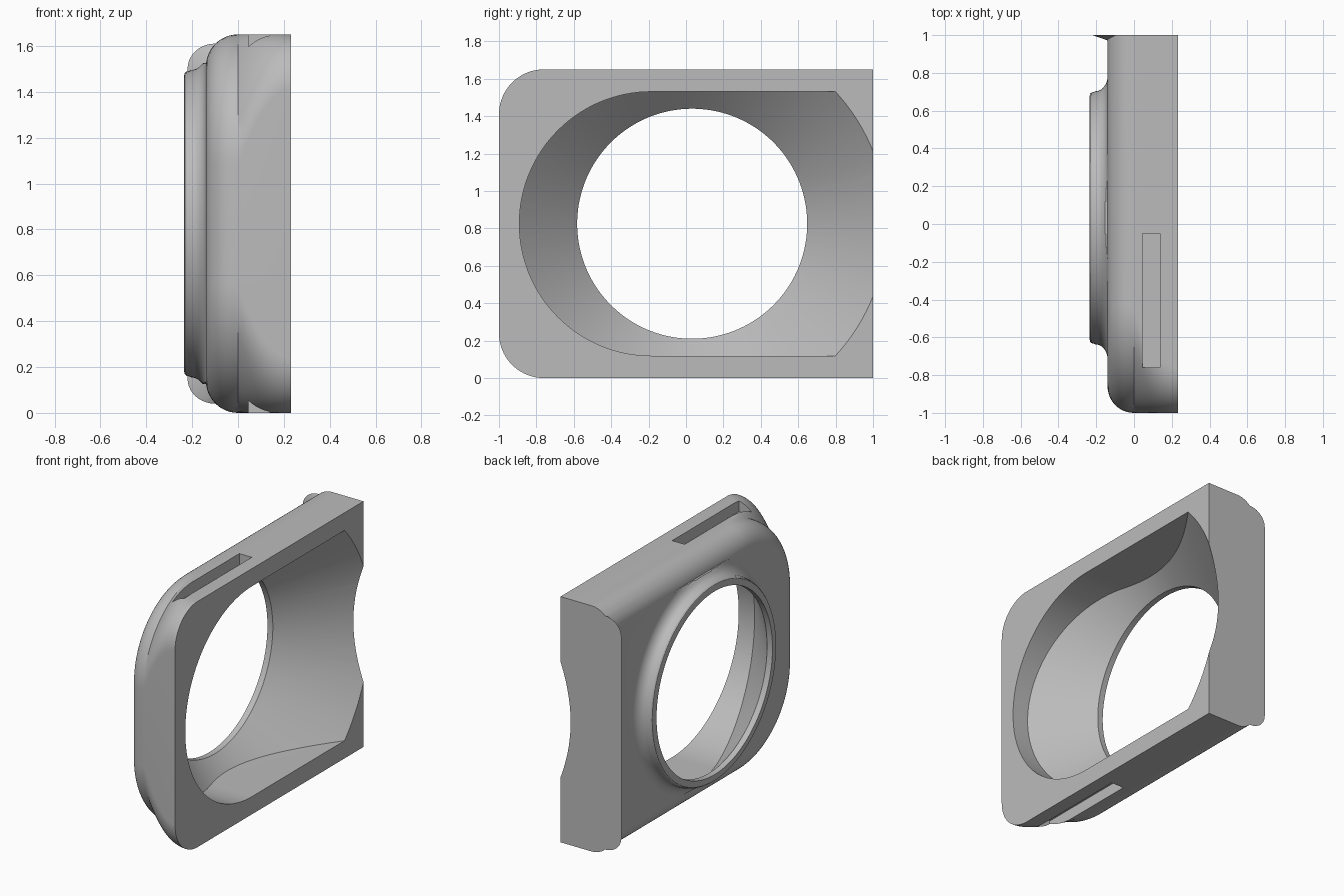
import bpy, bmesh
from math import sin, cos, pi, sqrt
from mathutils import Vector

cube = bpy.data.objects.get("Cube")
if cube:
    bpy.data.objects.remove(cube)

H = 1.65            # height of the housing
MID = H / 2         # height of the opening axis
AXIS_Y = 0.033      # depth position of the opening axis

grey = bpy.data.materials.new("plain grey")
grey.use_nodes = True
grey.diffuse_color = (0.5, 0.5, 0.5, 1)
grey.node_tree.nodes["Principled BSDF"].inputs["Base Color"].default_value = (0.5, 0.5, 0.5, 1)


def loft(name, rings):
    """Skin equal-length closed outlines and cap both ends."""
    bm = bmesh.new()
    rows = [[bm.verts.new(p) for p in ring] for ring in rings]
    n = len(rows[0])
    for a, b in zip(rows, rows[1:]):
        for i in range(n):
            j = (i + 1) % n
            bm.faces.new((a[i], a[j], b[j], b[i]))
    bm.faces.new(rows[0])
    bm.faces.new(rows[-1])
    bmesh.ops.recalc_face_normals(bm, faces=bm.faces)
    mesh = bpy.data.meshes.new(name)
    bm.to_mesh(mesh)
    bm.free()
    mesh.materials.append(grey)
    ob = bpy.data.objects.new(name, mesh)
    bpy.context.collection.objects.link(ob)
    return ob


def revolve(name, profile, limit=9, n=128):
    """Turn (x, radius) points round the opening axis, flattened above and below."""
    def point(x, r, t):
        z = max(-limit, min(limit, r * sin(t)))
        return Vector((x, AXIS_Y + r * cos(t), MID + z))
    return loft(name, [[point(x, r, 2 * pi * (i + 0.5) / n) for i in range(n)]
                       for x, r in profile])


def combine(target, other, operation):
    mod = target.modifiers.new(operation, "BOOLEAN")
    mod.operation = operation
    mod.solver = "EXACT"
    mod.object = other
    bpy.context.view_layer.objects.active = target
    bpy.ops.object.modifier_apply(modifier=mod.name)
    bpy.data.objects.remove(other)


def arc(cy, cz, r, start, end, n=24):
    return [(cy + r * cos(start + (end - start) * i / n),
             cz + r * sin(start + (end - start) * i / n)) for i in range(n + 1)]


def body_outline(x, inset, r):
    """Square at the back, rounded at the front corners."""
    y = -1 + inset + r
    pts = [(1, inset), (1, H - inset)]
    pts += arc(y, H - inset - r, r, pi / 2, pi)
    pts += arc(y, inset + r, r, pi, 1.5 * pi)
    return [Vector((x, a, b)) for a, b in pts]


# Housing: rolled edge, then corners that tighten toward the open face
rings = []
for i in range(13):
    t = pi / 2 * i / 12
    inset = 0.14 * (1 - sin(t))
    rings.append(body_outline(-0.14 * cos(t), inset, 0.57 - inset))
for i in range(1, 13):
    x = 0.232 * i / 12
    rings.append(body_outline(x, 0, 0.24 + 0.33 * (1 - i / 12) ** 2))
housing = loft("housing", rings)

# Raised rim with a flared foot
rim_profile = [(-0.235, 0.645), (-0.232, 0.657), (-0.224, 0.664), (-0.213, 0.666)]
rim_profile += [(-0.14 - 0.065 * (1 - sin(t)), 0.75 - 0.08 * cos(t))
                for t in [pi / 2 * i / 10 for i in range(11)]]
rim_profile.append((-0.05, 0.75))
combine(housing, revolve("rim", rim_profile, limit=0.7), "UNION")

# Thin flared lip along the back end
def lip_outline(y, shift, inset):
    half = 0.785 - inset
    pts = [(0.1, -half), (0.1, half)]
    pts += [(-0.1 + shift + 0.12 * a, half - 0.11 + 0.11 * b)
            for a, b in arc(0, 0, 1, pi / 2, pi, 10)]
    pts += [(-0.1 + shift + 0.12 * a, -half + 0.11 + 0.11 * b)
            for a, b in arc(0, 0, 1, pi, 1.5 * pi, 10)]
    return [Vector((x, y, MID + z)) for x, z in pts]

combine(housing, loft("back_lip", [lip_outline(0.965, 0.1, 0.05),
                                   lip_outline(1, 0, 0)]), "UNION")

# Opening: straight bore and cone, limited by a flat-sided channel
opening = revolve("opening_cutter", [(-0.5, 0.615), (-0.195, 0.615), (0.332, 1.142)])
half = 0.706
channel = [(1.5, MID - half), (1.5, MID + half)]
channel += arc(-0.185, MID, half, pi / 2, 1.5 * pi, 64)
combine(opening, loft("channel", [[Vector((x, y, z)) for y, z in channel]
                                  for x in (-0.6, 0.3)]), "INTERSECT")
combine(housing, opening, "DIFFERENCE")

# Strap slots in the top and bottom
for low, high in ((-0.1, 0.075), (H - 0.075, H + 0.1)):
    corners = [(-0.76, low), (-0.05, low), (-0.05, high), (-0.76, high)]
    combine(housing, loft("slot_cutter", [[Vector((x, y, z)) for y, z in corners]
                                          for x in (0.045, 0.138)]), "DIFFERENCE")

bpy.ops.object.select_all(action="DESELECT")
housing.select_set(True)
bpy.context.view_layer.objects.active = housing
bpy.ops.object.shade_smooth_by_angle(angle=0.5)
